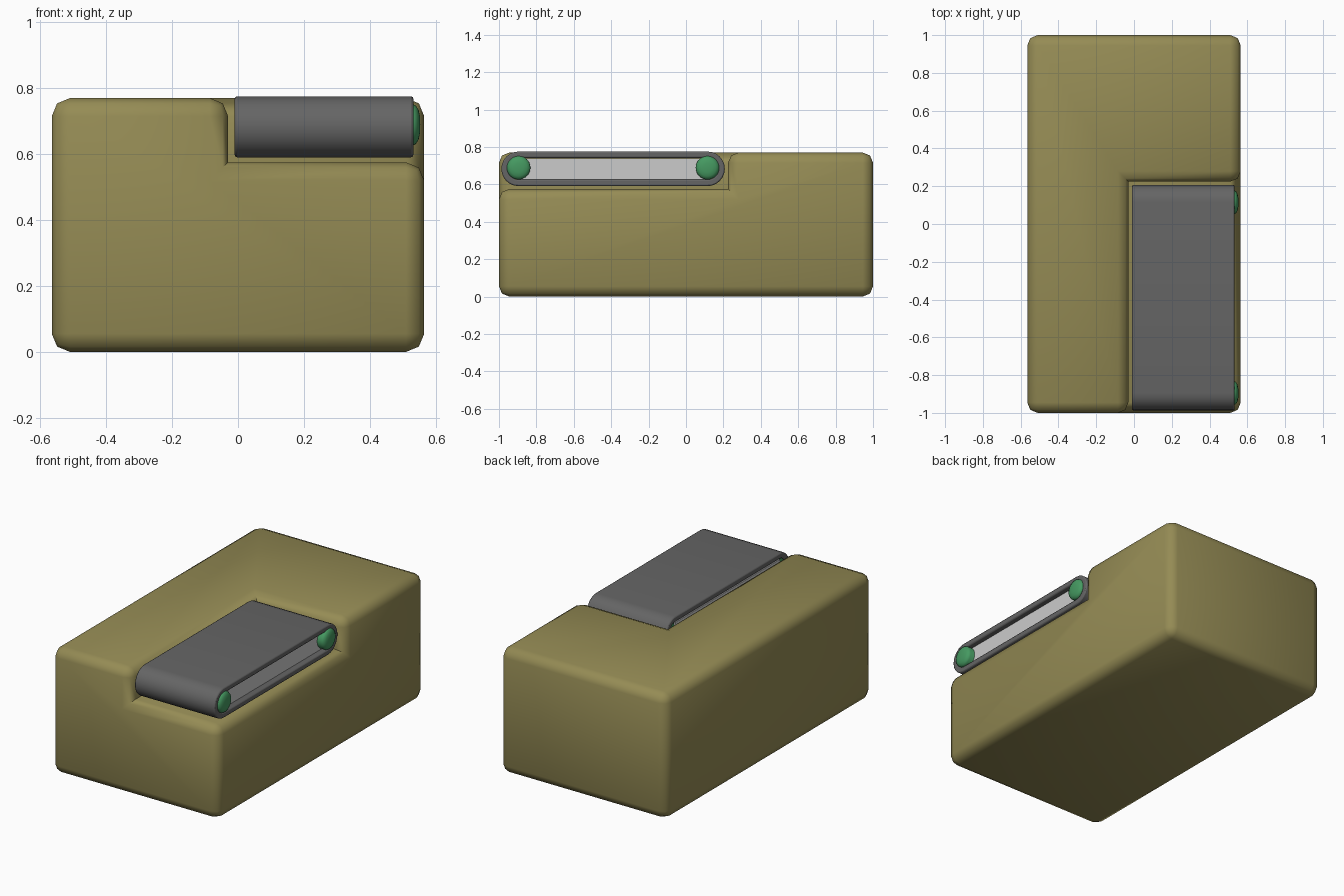
import bpy, bmesh, math
from mathutils import Vector

if "Cube" in bpy.data.objects:
    bpy.data.objects.remove(bpy.data.objects["Cube"])


def material(name, rgb):
    m = bpy.data.materials.new(name)
    m.diffuse_color = (*rgb, 1)
    m.use_nodes = True
    m.node_tree.nodes["Principled BSDF"].inputs["Base Color"].default_value = m.diffuse_color
    return m


def finish(bm, name, mat=None, angle=50):
    bmesh.ops.recalc_face_normals(bm, faces=bm.faces)
    me = bpy.data.meshes.new(name)
    bm.to_mesh(me)
    bm.free()
    ob = bpy.data.objects.new(name, me)
    bpy.context.collection.objects.link(ob)
    if mat:
        me.materials.append(mat)
    bpy.ops.object.select_all(action='DESELECT')
    ob.select_set(True)
    bpy.context.view_layer.objects.active = ob
    bpy.ops.object.shade_smooth_by_angle(angle=math.radians(angle))
    return ob


def stadium(r, y0, y1, z, x, n=12):
    # closed outline around two roller centres, in the yz plane
    pts = []
    for cy, start in ((y1, -90), (y0, 90)):
        for i in range(n + 1):
            a = math.radians(start + 180 * i / n)
            pts.append(Vector((x, cy + r * math.cos(a), z + r * math.sin(a))))
    return pts


olive = material("olive", (0.30, 0.26, 0.09))
dark = material("belt_grey", (0.13, 0.13, 0.13))
green = material("roller_green", (0.06, 0.32, 0.12))

# Body: block on a 2x2x2 cell grid with the front right top cell left out
X, Y, Z = (-0.565, -0.03, 0.565), (-1, 0.225, 1), (0, 0.575, 0.77)
missing = (1, 0, 1)
bm = bmesh.new()
grid = {(i, j, k): bm.verts.new((X[i], Y[j], Z[k]))
        for i in range(3) for j in range(3) for k in range(3)}
filled = {(i, j, k) for i in range(2) for j in range(2) for k in range(2)} - {missing}
for c in filled:
    for ax in range(3):
        for s in (0, 1):
            nb = list(c)
            nb[ax] += 2 * s - 1
            if tuple(nb) in filled:
                continue
            u, v = [a for a in range(3) if a != ax]
            loop = []
            for du, dv in ((0, 0), (1, 0), (1, 1), (0, 1)):
                p = list(c)
                p[ax] += s
                p[u] += du
                p[v] += dv
                loop.append(grid[tuple(p)])
            bm.faces.new(loop)
bmesh.ops.delete(bm, geom=[v for v in bm.verts if not v.link_faces], context='VERTS')
bmesh.ops.recalc_face_normals(bm, faces=bm.faces)
bmesh.ops.dissolve_limit(bm, angle_limit=0.02, verts=bm.verts, edges=bm.edges)
bm.normal_update()
outer = [e for e in bm.edges if e.calc_face_angle_signed() > 0.5]
bmesh.ops.bevel(bm, geom=outer, offset=0.055, segments=2, profile=0.5, affect='EDGES')
finish(bm, "body", olive)

# Conveyor belt: hollow loop around the two rollers
RY, RZ, BX = (-0.895, 0.115), 0.683, (-0.01, 0.532)
bm = bmesh.new()
rings = [[bm.verts.new(p) for p in stadium(r, *RY, RZ, x)]
         for r, x in ((0.0925, BX[0]), (0.0925, BX[1]), (0.058, BX[1]), (0.058, BX[0]))]
n = len(rings[0])
for a in range(4):
    A, B = rings[a], rings[(a + 1) % 4]
    for i in range(n):
        bm.faces.new((A[i], A[(i + 1) % n], B[(i + 1) % n], B[i]))
belt = finish(bm, "belt", dark)
bev = belt.modifiers.new("soft_edge", 'BEVEL')
bev.width, bev.segments, bev.angle_limit = 0.007, 2, math.radians(50)

# Side plate filling the inside of the belt
bm = bmesh.new()
bmesh.ops.create_cube(bm, size=1)
for v in bm.verts:
    v.co = Vector((0.245 + v.co.x * 0.51, -0.39 + v.co.y * 1.01, RZ + v.co.z * 0.112))
finish(bm, "belt_frame", None, 30)

# Rollers with domed right ends
profile = [(0, 0), (0, 0.06), (0.53, 0.063), (0.54, 0.058), (0.548, 0.045), (0.552, 0.025), (0.553, 0)]
for name, y in zip(("front_roller", "rear_roller"), RY):
    bm = bmesh.new()
    vs = [bm.verts.new((x, y, RZ + 0.006 + r)) for x, r in profile]
    es = [bm.edges.new(p) for p in zip(vs, vs[1:])]
    bmesh.ops.spin(bm, geom=vs + es, cent=(0, y, RZ + 0.006), axis=(1, 0, 0),
                   angle=2 * math.pi, steps=32)
    bmesh.ops.remove_doubles(bm, verts=bm.verts, dist=1e-4)
    finish(bm, name, green)
